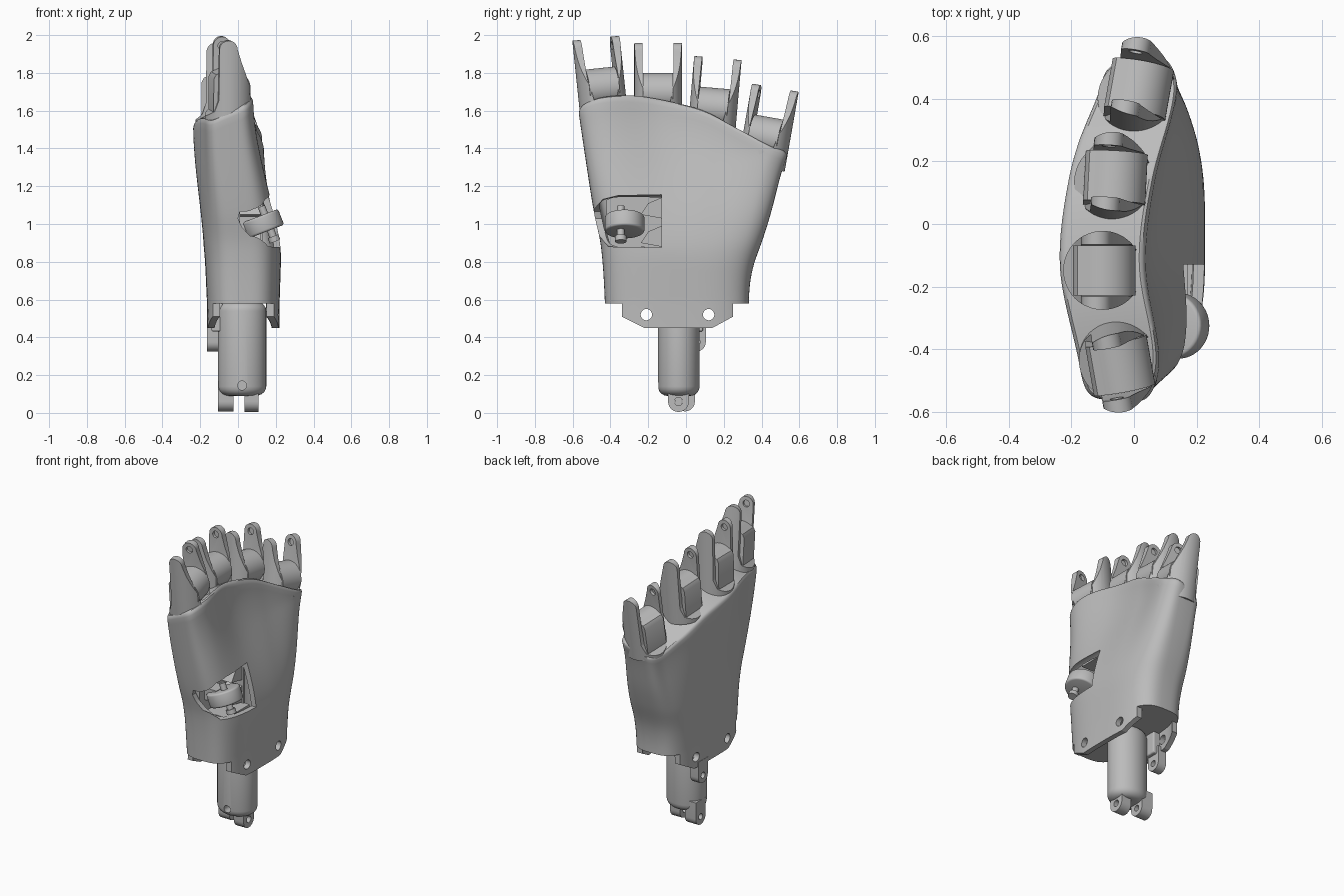
import bpy, bmesh, math
from math import sin, cos, pi, radians
from mathutils import Matrix, Vector

if "Cube" in bpy.data.objects:
    bpy.data.objects.remove(bpy.data.objects["Cube"])

grey = bpy.data.materials.new("plain grey")
grey.use_nodes = True
grey.diffuse_color = (0.5, 0.5, 0.5, 1)
grey.node_tree.nodes["Principled BSDF"].inputs["Base Color"].default_value = (0.5, 0.5, 0.5, 1)


def make(name, bm):
    bmesh.ops.recalc_face_normals(bm, faces=bm.faces)
    me = bpy.data.meshes.new(name)
    bm.to_mesh(me)
    bm.free()
    me.materials.append(grey)
    ob = bpy.data.objects.new(name, me)
    bpy.context.collection.objects.link(ob)
    return ob


def bake(ob):
    """Apply the modifiers of an object."""
    dg = bpy.context.evaluated_depsgraph_get()
    me = bpy.data.meshes.new_from_object(ob.evaluated_get(dg))
    ob.modifiers.clear()
    ob.data = me
    return ob


def boolean(ob, tool, op="DIFFERENCE"):
    mod = ob.modifiers.new("cut", "BOOLEAN")
    mod.operation, mod.object, mod.solver = op, tool, "EXACT"
    bake(ob)
    bpy.data.objects.remove(tool)
    return ob


def smooth(ob, angle=35):
    bpy.ops.object.select_all(action="DESELECT")
    ob.select_set(True)
    bpy.context.view_layer.objects.active = ob
    bpy.ops.object.shade_smooth_by_angle(angle=radians(angle))
    return ob


def prism(name, points, lo, hi, axis="x"):
    """Extrude a (y, z) outline along x, or an (x, z) outline along y."""
    bm = bmesh.new()
    put = (lambda p, d: (d, p[0], p[1])) if axis == "x" else (lambda p, d: (p[0], d, p[1]))
    ends = [[bm.verts.new(put(p, d)) for p in points] for d in (lo, hi)]
    for ring in ends:
        bm.faces.new(ring)
    n = len(points)
    for i in range(n):
        j = (i + 1) % n
        bm.faces.new((ends[0][i], ends[0][j], ends[1][j], ends[1][i]))
    return make(name, bm)


def rod(name, a, b, r, seg=32):
    a, b = Vector(a), Vector(b)
    turn = (b - a).to_track_quat("Z", "Y").to_matrix().to_4x4()
    bm = bmesh.new()
    bmesh.ops.create_cone(bm, cap_ends=True, segments=seg, radius1=r, radius2=r,
                          depth=(b - a).length, matrix=Matrix.Translation((a + b) / 2) @ turn)
    return make(name, bm)


def box(name, lo, hi):
    return prism(name, [(lo[1], lo[2]), (hi[1], lo[2]), (hi[1], hi[2]), (lo[1], hi[2])], lo[0], hi[0])


def bevel(ob, width, segments=3):
    mod = ob.modifiers.new("bevel", "BEVEL")
    mod.width, mod.segments, mod.limit_method = width, segments, "ANGLE"
    return bake(ob)


def lug(name, y, z, top, r, x0, x1, hole):
    """Tab with a round lower end, pierced by a pin hole."""
    arc = [(y - r * cos(t * pi / 12), z - r * sin(t * pi / 12)) for t in range(13)]
    ob = prism(name, arc + [(y + r, top), (y - r, top)], x0, x1)
    return boolean(ob, rod("cutter", (x0 - 1, y, z), (x1 + 1, y, z), hole, 20))


def interp(table, v):
    """Smooth cubic curve through the table's points."""
    v = min(max(v, table[0][0]), table[-1][0])
    last = len(table) - 1
    i = next(k for k in range(last) if v <= table[k + 1][0])

    def slope(k):
        (a, p), (b, q) = table[max(k - 1, 0)], table[min(k + 1, last)]
        return (q - p) / (b - a)

    (a, p), (b, q) = table[i], table[i + 1]
    w = b - a
    t = (v - a) / w
    return (p + (q - p) * t * t * (3 - 2 * t)
            + w * t * (1 - t) * (slope(i) * (1 - t) - slope(i + 1) * t))


# Palm shell: rounded wrist section lofted into a wavy knuckle rim
EDGE_FRONT = [(0.45, -0.43), (0.6, -0.43), (0.88, -0.45), (1.05, -0.485), (1.2, -0.51), (1.6, -0.57)]
EDGE_BACK = [(0.45, 0.335), (0.64, 0.335), (0.77, 0.355), (0.93, 0.41), (1.06, 0.45), (1.27, 0.505), (1.37, 0.54)]
RIM = [(-1, 1.65), (-0.8, 1.675), (-0.5, 1.68), (-0.15, 1.65), (0.2, 1.6), (0.55, 1.5), (0.85, 1.42), (1, 1.41)]
RIM_MID = [(-1, -0.05), (-0.75, -0.05), (-0.22, -0.1), (0.28, -0.07), (0.8, 0.01), (1, 0.01)]
N, LEVELS = 128, 28


def palm_point(s, j, inset=0.0):
    a = 2 * pi * j / N
    u, side = sin(a), cos(a)
    k = min(1, max(0, s * 1.25 - 0.25))
    k = k * k * (3 - 2 * k)
    power = 3.2 + 1.8 * k
    half = 0
    if abs(side) > 1e-6:
        half = math.copysign((1 - abs(u) ** power) ** (1 / power), side)
    z = 0.58 + (s * (interp(RIM, u) - 0.58 + 0.06 * (half - 1)) if s > 0 else s)
    flare = min(1, max(0, (z - 0.58) / 0.3))
    mid = (0.028 - 0.002 * flare) * (1 - k) + interp(RIM_MID, u) * k
    wide = (0.192 + 0.012 * flare) * (1 - k) + 0.137 * k - inset
    y0, y1 = interp(EDGE_FRONT, z) + inset, interp(EDGE_BACK, z) - inset
    return (mid + wide * half, y0 + (y1 - y0) * (u + 1) / 2, z)


bm = bmesh.new()
steps = [(-0.13, 0)] + [(0.97 * i / LEVELS, 0) for i in range(LEVELS + 1)]
steps += [(0.985, 0.003), (0.996, 0.01), (1, 0.02)]
rings = [[bm.verts.new(palm_point(s, j, g)) for j in range(N)] for s, g in steps]
for low, high in zip(rings, rings[1:]):
    for j in range(N):
        k = (j + 1) % N
        bm.faces.new((low[j], low[k], high[k], high[j]))
top = rings[-1]
for j in range(-N // 4, N // 4):
    quad = [top[j], top[j + 1], top[(N // 2 - j - 1) % N], top[(N // 2 - j) % N]]
    bm.faces.new(list(dict.fromkeys(quad)))
palm = make("palm_shell", bm)
shell = palm.modifiers.new("wall", "SOLIDIFY")
shell.thickness, shell.offset = 0.035, -1
bake(palm)

# Plate closing the palm above the wrist
bm = bmesh.new()
plate = bm.faces.new([bm.verts.new(palm_point(0, j, 0.02)) for j in range(N)])
raised = bmesh.ops.extrude_face_region(bm, geom=[plate], use_keep_orig=True)["geom"]
bmesh.ops.translate(bm, vec=(0, 0, 0.02), verts=[v for v in raised if isinstance(v, bmesh.types.BMVert)])
make("wrist_plate", bm)

# Wrist flaps: trim the shell's lower end and drill rivet holes
for y0, y1, y2 in ((-1, -0.34, -0.22), (1, 0.25, 0.14)):
    trim = [(y0, 0.3), (y0, 0.58), (y1, 0.58), (y1, 0.51), (y2, 0.45), (y2, 0.3)]
    boolean(palm, prism("cutter", trim, -1, 1))
for y in (-0.21, 0.12):
    boolean(palm, rod("cutter", (-1, y, 0.52), (1, y, 0.52), 0.03, 24))

# Thumb opening, narrowing towards the palm's edge, and the pocket behind it
opening = [(-0.13, 0.875), (-0.13, 1.155), (-0.36, 1.15), (-0.44, 1.13), (-0.485, 1.08),
           (-0.495, 1.03), (-0.47, 0.95), (-0.41, 0.88)]
funnel = [(0, 1.03), (0.02, 0.985), (0.06, 0.94), (0.11, 0.9), (0.19, 0.86), (0.5, 0.86),
          (0.5, 1.2), (0.16, 1.16), (0.06, 1.1), (0.01, 1.065)]
cutter = prism("thumb_cutter", opening, -0.1, 0.45)
boolean(cutter, prism("cutter", funnel, -0.7, 0.1, "y"), "INTERSECT")
smooth(boolean(palm, cutter))
liner = [(max(-0.42, y * 1.05 + 0.03), z) for y, z in opening]
prism("thumb_pocket_back", liner, -0.02, 0.01)
box("thumb_pocket_floor", (0, -0.36, 0.85), (0.17, -0.12, 0.875))
box("thumb_pocket_roof", (0, -0.36, 1.155), (0.11, -0.12, 1.18))
box("thumb_pocket_side", (0, -0.13, 0.86), (0.13, -0.11, 1.17))
for z in (0.9, 1.05):
    prism("thumb_cradle_fin", [(-0.24, z), (-0.13, z - 0.02), (-0.13, z + 0.09), (-0.2, z + 0.06)], 0, 0.12)

# Thumb wheel on a tilted pin
hub, tilt = Vector((0.13, -0.325, 1.0)), Vector((-0.36, 0, 0.93))
smooth(bevel(rod("thumb_wheel", hub - tilt * 0.045, hub + tilt * 0.045, 0.105, 48), 0.012))
pin = hub + Vector((0.03, -0.02, 0))
smooth(rod("thumb_pin", pin - tilt * 0.1, pin + tilt * 0.1, 0.02, 24))
smooth(rod("thumb_pin_head", pin - tilt * 0.1, pin - tilt * 0.07, 0.03, 24))
box("thumb_link", (0.0, -0.37, 0.96), (0.1, -0.27, 1.04))

# Knuckles: round socket, two prongs with blind inner pin holes, and between
# them a barrel that is round in front and flat behind
prong = [(-0.14, -0.45), (0.14, -0.45), (0.13, -0.18), (0.105, -0.1), (0.05, 0.04)]
prong += [(-0.02 + 0.047 * cos(t * pi / 10), 0.112 + 0.047 * sin(t * pi / 10)) for t in range(11)]
prong += [(-0.07, -0.16), (-0.09, -0.22), (-0.14, -0.26)]
gap = [(-0.083, 0.4), (-0.083, -0.06), (-0.06, -0.18), (0.06, -0.18), (0.083, -0.06), (0.083, 0.4)]
round_front = [(0.105 * cos(t * pi / 24), 0.105 * sin(t * pi / 24) - 0.105) for t in range(-8, 17)]
round_front += [(-0.08, -0.025), (-0.093, -0.05), (-0.095, -0.26), (0.05, -0.26)]
knuckles = [("first", -0.05, -0.46, 1.825, 6, 10), ("second", -0.1, -0.148, 1.8, 0, 0),
            ("third", -0.065, 0.155, 1.72, -5, -3), ("fourth", 0.01, 0.445, 1.565, -10, -10)]
for name, x, y, z, lean, yaw in knuckles:
    place = (Matrix.Translation((x, y, z)) @ Matrix.Rotation(radians(lean), 4, "X")
             @ Matrix.Rotation(radians(yaw), 4, "Z"))
    socket = rod(name + "_knuckle_socket", (0, 0, -0.27), (0, 0, 0.2), 0.126, 64)
    boolean(socket, prism("cutter", prong, -0.3, 0.3, "y"), "INTERSECT")
    boolean(socket, prism("cutter", gap, -0.3, 0.3))
    boolean(socket, rod("cutter", (-0.02, -0.1, 0.112), (-0.02, 0.1, 0.112), 0.022, 20))
    barrel = prism(name + "_knuckle_barrel", round_front, -0.08, 0.08, "y")
    for part in (socket, barrel):
        part.data.transform(place)
        smooth(part, 30)

# Wrist post, oval with a rounded lower end
post = rod("wrist_post", (0, 0, 0.09), (0, 0, 0.59), 0.11, 48)
bevel(post, 0.05, 5)
post.data.transform(Matrix.Translation((0.022, -0.038, 0)) @ Matrix.Scale(1.16, 4, (1, 0, 0)))
boolean(post, rod("cutter", (0.022, -0.5, 0.145), (0.022, -0.09, 0.145), 0.024, 20))
smooth(post)

# Clevis tabs under the post and a cable lug at its side
smooth(lug("right_clevis_tab", -0.005, 0.06, 0.17, 0.052, -0.105, -0.025, 0.02))
smooth(lug("left_clevis_tab", -0.04, 0.06, 0.17, 0.055, 0.035, 0.108, 0.022))
smooth(lug("cable_lug", 0.055, 0.375, 0.48, 0.05, -0.165, -0.105, 0.02))
bevel(box("cable_guide", (-0.14, -0.08, 0.43), (-0.08, 0.09, 0.58)), 0.01)
